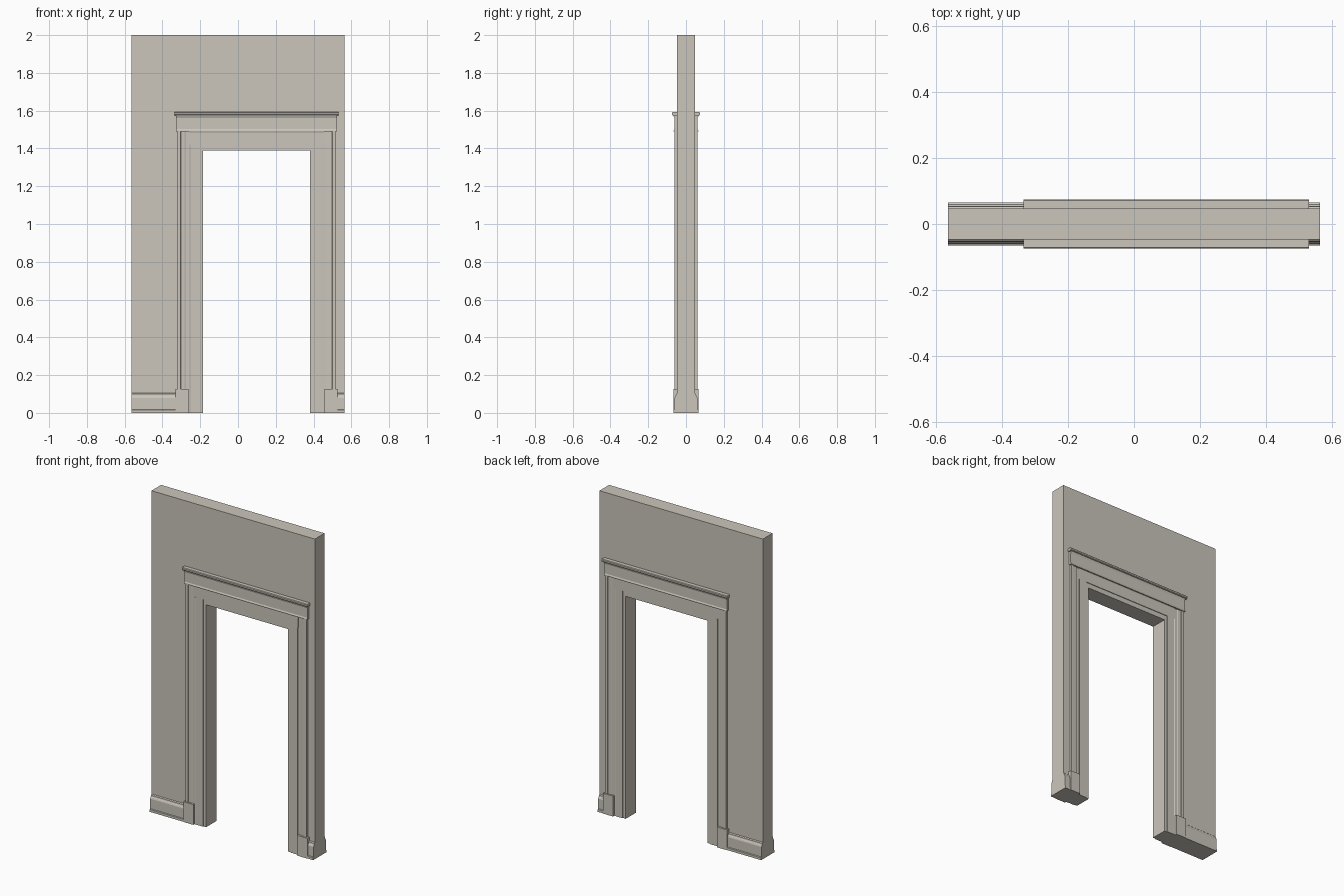
import bpy, bmesh
from mathutils import Vector

if "Cube" in bpy.data.objects:
    bpy.data.objects.remove(bpy.data.objects["Cube"])

CX = 0.098      # doorway centre line
WY = 0.0475     # half wall thickness
HALF = 0.283    # half opening width
TOP = 1.39      # opening height

mat = bpy.data.materials.new("warm_grey_plaster")
mat.diffuse_color = (0.60, 0.565, 0.505, 1)
mat.use_nodes = True
mat.node_tree.nodes["Principled BSDF"].inputs["Base Color"].default_value = mat.diffuse_color


def prism(name, profile, place, a, b):
    """Extrude a 2D profile from a to b; place(u, v, t) gives the 3D point."""
    bm = bmesh.new()
    rings = [[bm.verts.new(Vector(place(u, v, t))) for u, v in profile] for t in (a, b)]
    n = len(profile)
    bm.faces.new(rings[0])
    bm.faces.new(rings[1][::-1])
    for i in range(n):
        j = (i + 1) % n
        bm.faces.new((rings[0][i], rings[1][i], rings[1][j], rings[0][j]))
    bmesh.ops.recalc_face_normals(bm, faces=bm.faces)
    me = bpy.data.meshes.new(name)
    bm.to_mesh(me)
    bm.free()
    me.materials.append(mat)
    ob = bpy.data.objects.new(name, me)
    bpy.context.collection.objects.link(ob)
    return ob


# Wall with the doorway cut through it
outline = [(-0.565, 0), (CX - HALF, 0), (CX - HALF, TOP), (CX + HALF, TOP),
           (CX + HALF, 0), (0.565, 0), (0.565, 2), (-0.565, 2)]
prism("wall", outline, lambda u, v, t: (u, t, v), -WY, WY)

# Jamb sections: (distance from centre line, distance from wall centre)
reveal = [(HALF, WY), (HALF, 0.051), (0.302, 0.051), (0.302, WY)]
inner_board = [(0.302, WY), (0.302, 0.055), (0.349, 0.055), (0.355, 0.058), (0.355, WY)]
pilaster = [(0.355, WY), (0.355, 0.053), (0.372, 0.053), (0.380, 0.056), (0.400, 0.057),
            (0.402, 0.061), (0.418, 0.061), (0.418, WY)]
plinth = [(0.360, WY), (0.360, 0.067), (0.428, 0.067), (0.428, WY)]

# Horizontal sections: (distance from wall centre, height)
head_reveal = [(WY, TOP), (0.051, TOP), (0.051, 1.42), (WY, 1.42)]
head_board = [(WY, 1.42), (0.055, 1.42), (0.055, 1.484), (0.058, 1.49), (WY, 1.49)]
frieze = [(WY, 1.49), (0.065, 1.49), (0.065, 1.496), (0.062, 1.502), (0.062, 1.562),
          (0.067, 1.575), (WY, 1.575)]
crown = [(WY, 1.575), (0.071, 1.575), (0.0745, 1.579), (0.0745, 1.588), (0.071, 1.592),
         (WY, 1.592)]
baseboard = [(WY, 0), (0.065, 0), (0.065, 0.015), (0.060, 0.018), (0.060, 0.080),
             (0.057, 0.088), (0.054, 0.092), (0.053, 0.100), (WY, 0.105)]

for side, sy in (("front", -1), ("back", 1)):
    # Vertical trim on both sides of the doorway
    for hand, sx in (("left", -1), ("right", 1)):
        place = lambda u, v, t: (CX + sx * u, sy * v, t)
        for part, prof, z in (("reveal", reveal, 1.42), ("inner_board", inner_board, 1.42),
                              ("pilaster", pilaster, 1.49), ("plinth", plinth, 0.127)):
            prism(f"{side}_{hand}_{part}", prof, place, 0, z)

    # Trim over the doorway
    along = lambda u, v, t: (t, sy * u, v)
    for part, prof, h in (("head_reveal", head_reveal, 0.302), ("head_board", head_board, 0.357),
                          ("frieze", frieze, 0.425), ("crown", crown, 0.4335)):
        prism(f"{side}_{part}", prof, along, CX - h, CX + h)

    # Baseboards
    prism(f"{side}_left_baseboard", baseboard, along, -0.565, CX - 0.428)
    prism(f"{side}_right_baseboard", baseboard, along, CX + 0.428, 0.565)
